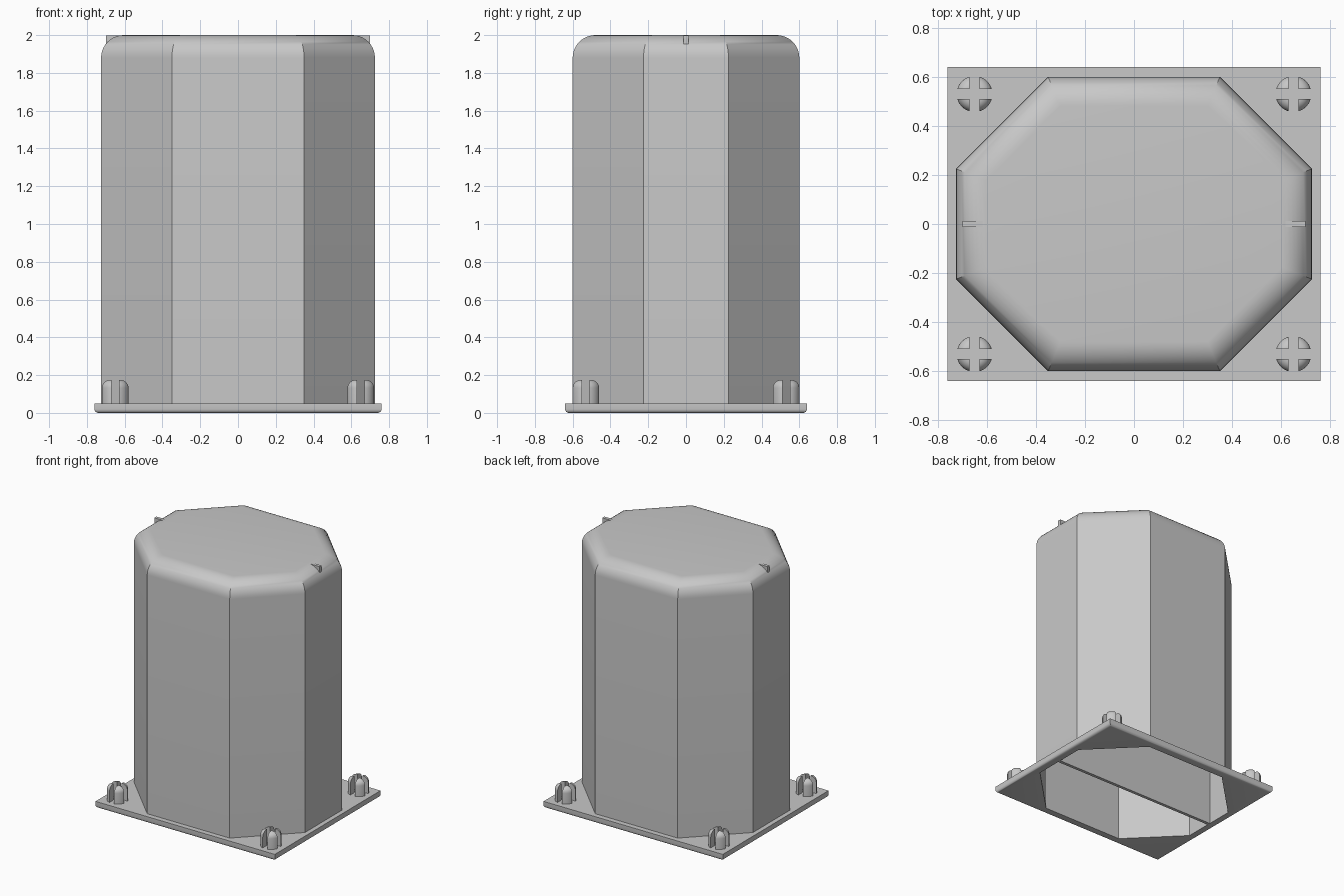
import bpy, bmesh, math

cube = bpy.data.objects.get("Cube")
if cube:
    bpy.data.objects.remove(cube, do_unlink=True)

grey = bpy.data.materials.new("plain grey")
grey.use_nodes = True
grey.diffuse_color = (0.58, 0.58, 0.58, 1)
grey.node_tree.nodes["Principled BSDF"].inputs["Base Color"].default_value = grey.diffuse_color

HEIGHT = 2.0
PLATE = 0.05    # base plate thickness
WALL = 0.025
ROUND = 0.12    # rounding of the closed end


def octagon(inset):
    """Eight-sided outline, every side moved inwards by inset."""
    k = inset * math.tan(math.pi / 8)
    ax, ay = 0.725 - inset, 0.225 - k
    bx, by = 0.35 - k, 0.6 - inset
    return [(ax, -ay), (ax, ay), (bx, by), (-bx, by),
            (-ax, ay), (-ax, -ay), (-bx, -by), (bx, -by)]


def rectangle(inset):
    x, y = 0.76 - inset, 0.64 - inset
    return [(x, y), (-x, y), (-x, -y), (x, -y)]


def ring(bm, outline, z):
    return [bm.verts.new((x, y, z)) for x, y in outline]


def loft(bm, rings):
    for a, b in zip(rings, rings[1:]):
        n = len(a)
        for i in range(n):
            j = (i + 1) % n
            bm.faces.new((a[i], a[j], b[j], b[i]))


def finish(bm, name):
    bmesh.ops.recalc_face_normals(bm, faces=bm.faces)
    mesh = bpy.data.meshes.new(name)
    bm.to_mesh(mesh)
    bm.free()
    obj = bpy.data.objects.new(name, mesh)
    bpy.context.collection.objects.link(obj)
    mesh.materials.append(grey)
    bpy.ops.object.select_all(action='DESELECT')
    obj.select_set(True)
    bpy.context.view_layer.objects.active = obj
    bpy.ops.object.shade_smooth_by_angle(angle=math.radians(30))
    return obj


# Hollow eight-sided housing with a rounded closed end
def housing_skin(bm, inset):
    radius = ROUND - inset
    rings = [ring(bm, octagon(inset), PLATE)]
    for i in range(11):
        t = math.pi / 2 * i / 10
        rings.append(ring(bm, octagon(inset + radius * (1 - math.cos(t))),
                          HEIGHT - ROUND + radius * math.sin(t)))
    loft(bm, rings)
    bm.faces.new(rings[-1])
    return rings[0]


bm = bmesh.new()
outer = housing_skin(bm, 0)
inner = housing_skin(bm, WALL)
loft(bm, [outer, inner])
finish(bm, "housing")

# Base plate with an eight-sided opening and a rounded lower rim
bm = bmesh.new()
rims = []
for i in range(5):
    t = math.pi / 2 * i / 4
    rims.append(ring(bm, rectangle(0.02 * (1 - math.sin(t))), 0.02 * (1 - math.cos(t))))
rims.append(ring(bm, rectangle(0), PLATE))
loft(bm, rims)
holes = [ring(bm, octagon(WALL), z) for z in (0, PLATE)]
loft(bm, holes)
for c, o in ((rims[0], holes[0]), (rims[-1], holes[1])):
    for k in range(4):
        bm.faces.new((c[k], o[2 * k + 1], o[(2 * k + 2) % 8]))
        bm.faces.new((c[k - 1], c[k], o[2 * k + 1], o[2 * k]))
finish(bm, "base_plate")

# Thin centre web whose upper corners poke through the rounded end
bm = bmesh.new()
bmesh.ops.create_cube(bm, size=1)
for v in bm.verts:
    v.co = (v.co.x * 1.4, v.co.y * 0.024, (v.co.z + 0.5) * (HEIGHT - 0.001))
finish(bm, "centre_web")


# Corner pegs: four domed prongs separated by a cross slot
def prong_outline(radius, gap, turn):
    start = math.asin(gap / radius)
    points = [(gap, gap)]
    for i in range(9):
        a = start + (math.pi / 2 - 2 * start) * i / 8
        points.append((radius * math.cos(a), radius * math.sin(a)))
    c, s = round(math.cos(turn)), round(math.sin(turn))
    return [(x * c - y * s, x * s + y * c) for x, y in points]


def peg(name, px, py):
    radius, dome, gap, top = 0.073, 0.043, 0.02, 0.175
    bm = bmesh.new()
    for q in range(4):
        levels = [(radius, PLATE)]
        for i in range(8):
            t = math.pi / 2 * i / 7
            levels.append((radius - dome * (1 - math.cos(t)),
                           top - dome * (1 - math.sin(t))))
        rings = [ring(bm, prong_outline(r, gap, q * math.pi / 2), z) for r, z in levels]
        loft(bm, rings)
        bm.faces.new(rings[0])
        bm.faces.new(rings[-1])
    finish(bm, name).location = (px, py, 0)


for side, sx in (("left", 1), ("right", -1)):
    for end, sy in (("front", -1), ("back", 1)):
        peg(f"{end}_{side}_peg", sx * 0.65, sy * 0.53)
